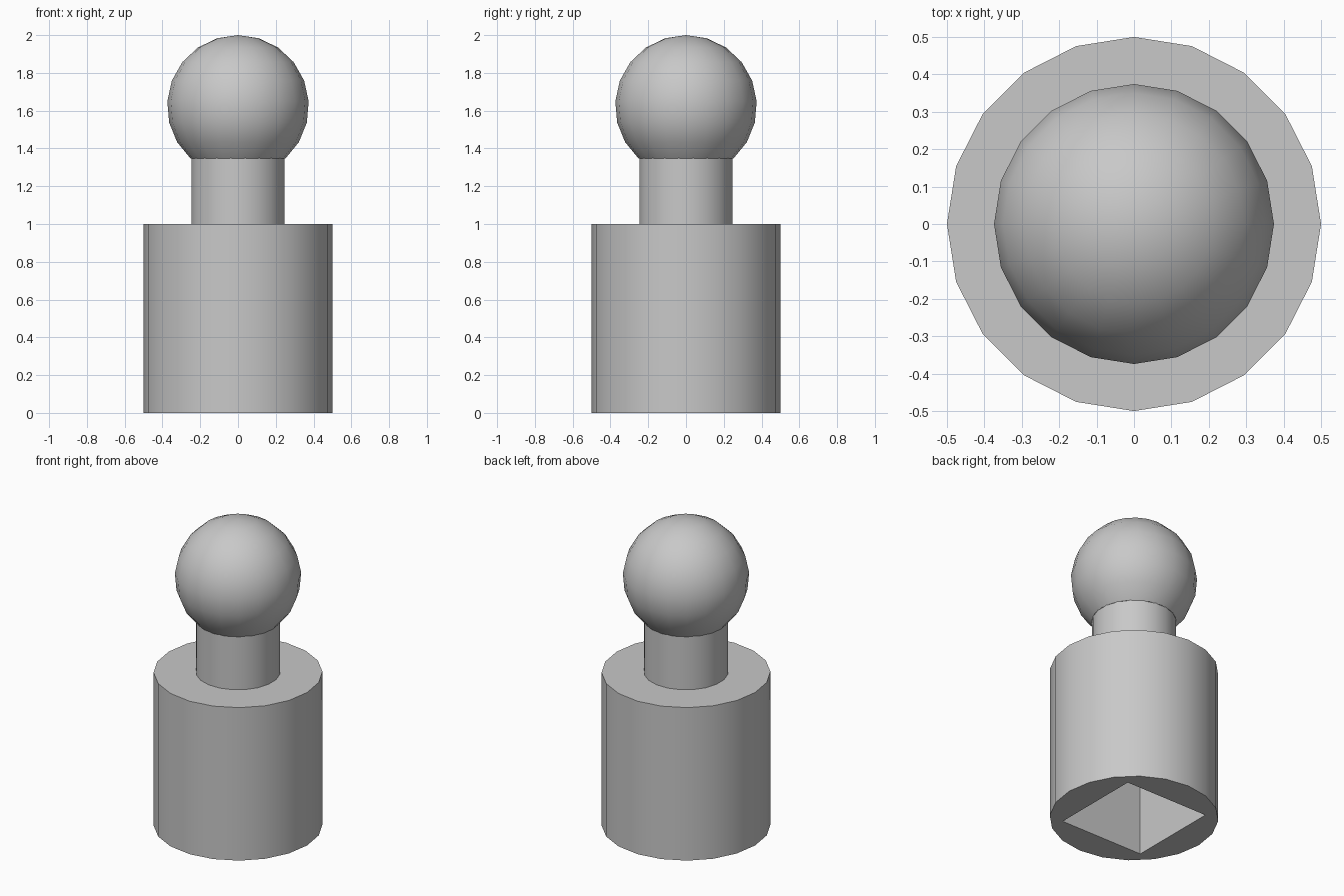
import bpy, bmesh
from math import pi, sin, cos, radians

SIDES = 20

cube = bpy.data.objects.get("Cube")
if cube:
    bpy.data.objects.remove(cube, do_unlink=True)

grey = bpy.data.materials.new("plain_grey")
grey.use_nodes = True
colour = (0.58, 0.58, 0.58, 1)
grey.diffuse_color = colour
grey.node_tree.nodes["Principled BSDF"].inputs["Base Color"].default_value = colour


def lathe(name, profile, turn=0.0):
    """Revolve (radius, z) points about z; radius 0 makes a pole."""
    bm = bmesh.new()
    verts = [bm.verts.new((r * cos(turn), r * sin(turn), z)) for r, z in profile]
    edges = [bm.edges.new(pair) for pair in zip(verts, verts[1:])]
    bmesh.ops.spin(bm, geom=verts + edges, cent=(0, 0, 0), axis=(0, 0, 1),
                   angle=2 * pi, steps=SIDES, use_merge=True)
    bmesh.ops.remove_doubles(bm, verts=bm.verts, dist=0.0001)
    bmesh.ops.holes_fill(bm, edges=[e for e in bm.edges if e.is_boundary], sides=0)
    bmesh.ops.recalc_face_normals(bm, faces=bm.faces)
    mesh = bpy.data.meshes.new(name)
    bm.to_mesh(mesh)
    bm.free()
    mesh.materials.append(grey)
    obj = bpy.data.objects.new(name, mesh)
    bpy.context.collection.objects.link(obj)
    return obj


# Base cylinder
base = lathe("base", [(0.5, 0), (0.5, 1)])

# Square socket cut up into the underside
bpy.ops.mesh.primitive_cube_add(size=1, location=(0, 0, 0.25))
cutter = bpy.context.object
cutter.name = "socket_cutter"
cutter.scale = (0.6, 0.6, 0.7)
cutter.data.materials.append(grey)
cutter.hide_render = True
cutter.hide_set(True)
cut = base.modifiers.new("socket", "BOOLEAN")
cut.operation = "DIFFERENCE"
cut.solver = "EXACT"
cut.object = cutter

# Neck, turned half a facet
neck = lathe("neck", [(0.25, 1), (0.25, 1.35)], turn=pi / SIDES)

# Ball with its underside cut flat where it meets the neck
start, rings = radians(-48), 8
angles = [start + (pi / 2 - start) * i / rings for i in range(rings + 1)]
ball = lathe("ball", [(0.375 * cos(a), 1.625 + 0.375 * sin(a)) for a in angles])

# Smooth the curved walls, keep the rims sharp
for obj in (base, neck, ball):
    bpy.ops.object.select_all(action="DESELECT")
    obj.select_set(True)
    bpy.context.view_layer.objects.active = obj
    bpy.ops.object.shade_smooth_by_angle(angle=radians(35))
